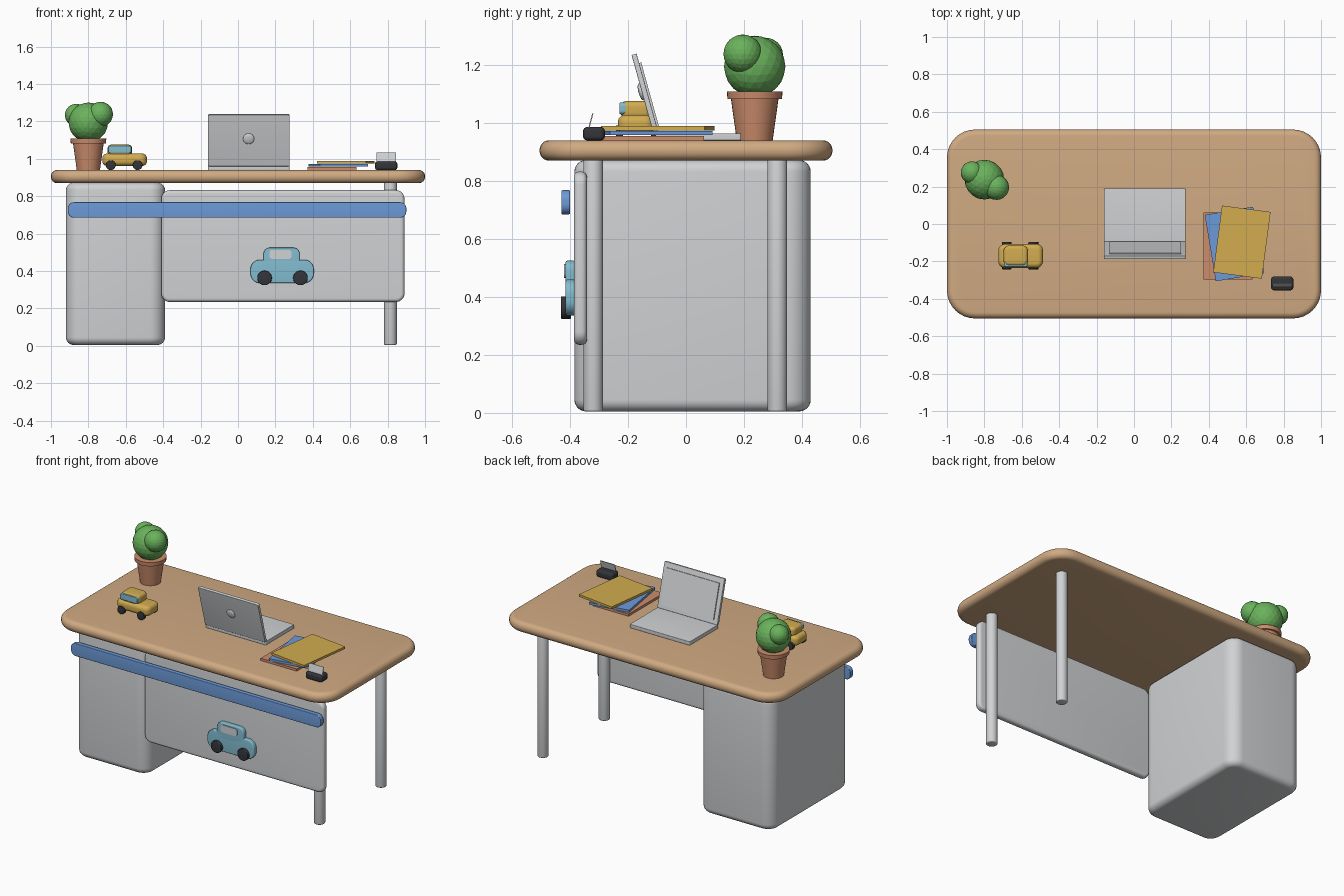
import bpy, bmesh, math
from mathutils import Matrix, Vector

if "Cube" in bpy.data.objects:
    bpy.data.objects.remove(bpy.data.objects["Cube"], do_unlink=True)


def material(name, rgb):
    m = bpy.data.materials.new(name)
    m.use_nodes = True
    lin = [((c / 255 + 0.055) / 1.055) ** 2.4 for c in rgb] + [1.0]
    m.diffuse_color = lin
    m.node_tree.nodes["Principled BSDF"].inputs["Base Color"].default_value = lin
    return m


wood = material("light wood", (208, 170, 130))
grey = material("pale grey", (208, 210, 212))
blue = material("blue", (108, 154, 216))
teal = material("teal", (130, 188, 208))
black = material("charcoal", (52, 53, 58))
yellow = material("mustard", (210, 172, 80))
clay = material("terracotta", (204, 140, 108))
green = material("leaf green", (106, 178, 92))


def finish(name, bm, mat, loc, rot=(0, 0, 0), smooth=True):
    mesh = bpy.data.meshes.new(name)
    bm.normal_update()
    bm.to_mesh(mesh)
    bm.free()
    mesh.materials.append(mat)
    if smooth:
        mesh.shade_smooth()
        mesh.set_sharp_from_angle(angle=math.radians(35))
    ob = bpy.data.objects.new(name, mesh)
    ob.location = loc
    ob.rotation_euler = [math.radians(a) for a in rot]
    bpy.context.collection.objects.link(ob)
    return ob


def slab(name, lo, hi, mat, axis=2, corner=0.0, edge=0.0, rot=(0, 0, 0)):
    """Box between two points: corners rounded around one axis, then rims softened."""
    lo, hi = Vector(lo), Vector(hi)
    bm = bmesh.new()
    bmesh.ops.create_cube(bm, size=1)
    bmesh.ops.scale(bm, vec=hi - lo, verts=bm.verts)
    if corner:
        along = [e for e in bm.edges
                 if abs((e.verts[0].co - e.verts[1].co).normalized()[axis]) > 0.9]
        bmesh.ops.bevel(bm, geom=along, offset=corner, segments=8,
                        profile=0.5, affect='EDGES')
    if edge:
        bm.normal_update()
        rims = {e for f in bm.faces if abs(f.normal[axis]) > 0.99 for e in f.edges}
        bmesh.ops.bevel(bm, geom=list(rims), offset=edge, segments=6,
                        profile=0.5, affect='EDGES')
    return finish(name, bm, mat, (lo + hi) / 2, rot)


def cylinder(name, loc, r1, r2, depth, mat, axis='Z', edge=0.0, sides=32):
    bm = bmesh.new()
    bmesh.ops.create_cone(bm, cap_ends=True, segments=sides,
                          radius1=r1, radius2=r2, depth=depth)
    if edge:
        rims = [e for e in bm.edges if abs(e.verts[0].co.z - e.verts[1].co.z) < 1e-5]
        bmesh.ops.bevel(bm, geom=rims, offset=edge, segments=3,
                        profile=0.5, affect='EDGES')
    return finish(name, bm, mat, loc, (90, 0, 0) if axis == 'Y' else (0, 0, 0))


def ball(name, loc, r, mat, squash=1.0, rot=(0, 0, 0), detail=3, smooth=False):
    bm = bmesh.new()
    bmesh.ops.create_icosphere(bm, subdivisions=detail, radius=r)
    bmesh.ops.transform(bm, matrix=Matrix.Diagonal((1, squash, 1, 1)), verts=bm.verts)
    return finish(name, bm, mat, loc, rot, smooth)


# Desk structure
slab("desk_top", (-1, -0.505, 0.87), (1, 0.505, 0.94), wood, corner=0.15, edge=0.033)
slab("cabinet", (-0.92, -0.385, 0.005), (-0.39, 0.43, 0.872), grey, corner=0.08, edge=0.04)
slab("front_panel", (-0.41, -0.387, 0.235), (0.89, -0.342, 0.832), grey,
     axis=1, corner=0.045, edge=0.018)
for side, y in (("front", -0.32), ("back", 0.315)):
    cylinder(side + "_leg", (0.815, y, 0.44), 0.034, 0.034, 0.87, grey, edge=0.006)
slab("blue_rail", (-0.91, -0.43, 0.685), (0.9, -0.4, 0.768), blue,
     axis=1, corner=0.034, edge=0.004)

# Car emblem on the front panel
slab("emblem_body", (0.067, -0.415, 0.336), (0.405, -0.384, 0.46), teal,
     axis=1, corner=0.05, edge=0.006)
slab("emblem_cabin", (0.136, -0.415, 0.42), (0.33, -0.384, 0.525), teal,
     axis=1, corner=0.035, edge=0.006)
slab("emblem_window", (0.168, -0.42, 0.465), (0.286, -0.411, 0.513), grey,
     axis=1, corner=0.015)
for i, x in enumerate((0.142, 0.334)):
    cylinder(f"emblem_wheel_{i}", (x, -0.414, 0.363), 0.039, 0.039, 0.035, black,
             axis='Y', edge=0.004)

# Toy car
slab("toy_body", (-0.725, -0.235, 0.962), (-0.487, -0.107, 1.028), yellow,
     corner=0.035, edge=0.025)
slab("toy_cabin", (-0.697, -0.225, 1.015), (-0.567, -0.115, 1.076), yellow,
     corner=0.03, edge=0.02)
slab("toy_window", (-0.694, -0.23, 1.03), (-0.57, -0.193, 1.07), teal,
     axis=1, corner=0.012, edge=0.004)
for i, x in enumerate((-0.68, -0.537)):
    for side, y in (("right", -0.23), ("left", -0.108)):
        cylinder(f"toy_wheel_{side}_{i}", (x, y, 0.966), 0.026, 0.026, 0.024, black,
                 axis='Y', edge=0.003)

# Potted plant
px, py = -0.8, 0.237
cylinder("pot", (px, py, 1.015), 0.062, 0.083, 0.15, clay)
cylinder("pot_rim", (px, py, 1.095), 0.094, 0.096, 0.026, clay)
ball("foliage_main", (px, py, 1.195), 0.106, green)
ball("foliage_front", (-0.735, 0.196, 1.238), 0.067, green)
ball("foliage_back", (-0.866, 0.275, 1.234), 0.06, green)

# Laptop
tilt = (15.5, 0, 0)
slab("laptop_base", (-0.16, -0.105, 0.94), (0.275, 0.19, 0.964), grey, corner=0.006, edge=0.002)
slab("laptop_lid", (-0.16, -0.15, 0.957), (0.275, -0.132, 1.242), grey, axis=1,
     corner=0.006, edge=0.002, rot=tilt)
slab("laptop_screen", (-0.132, -0.132, 0.985), (0.25, -0.124, 1.212), grey, axis=1, rot=tilt)
ball("lid_badge", (0.057, -0.155, 1.107), 0.03, grey, squash=0.3, rot=tilt, smooth=True)

# Folders, each (name, centre x, centre y, base z, turn, colour)
for name, x, y, z, turn, mat in (("bottom", 0.503, -0.118, 0.94, 0, clay),
                                 ("middle", 0.537, -0.107, 0.958, 9.5, blue),
                                 ("top", 0.577, -0.097, 0.974, -7.5, yellow)):
    slab(name + "_folder", (x - 0.131, y - 0.18, z), (x + 0.131, y + 0.18, z + 0.015),
         mat, rot=(0, 0, turn))

# Card holder
slab("card_holder", (0.732, -0.355, 0.94), (0.852, -0.28, 0.986), black,
     corner=0.018, edge=0.014)
slab("card", (0.74, -0.331, 0.975), (0.846, -0.327, 1.034), grey, rot=(-15, 0, 0))
